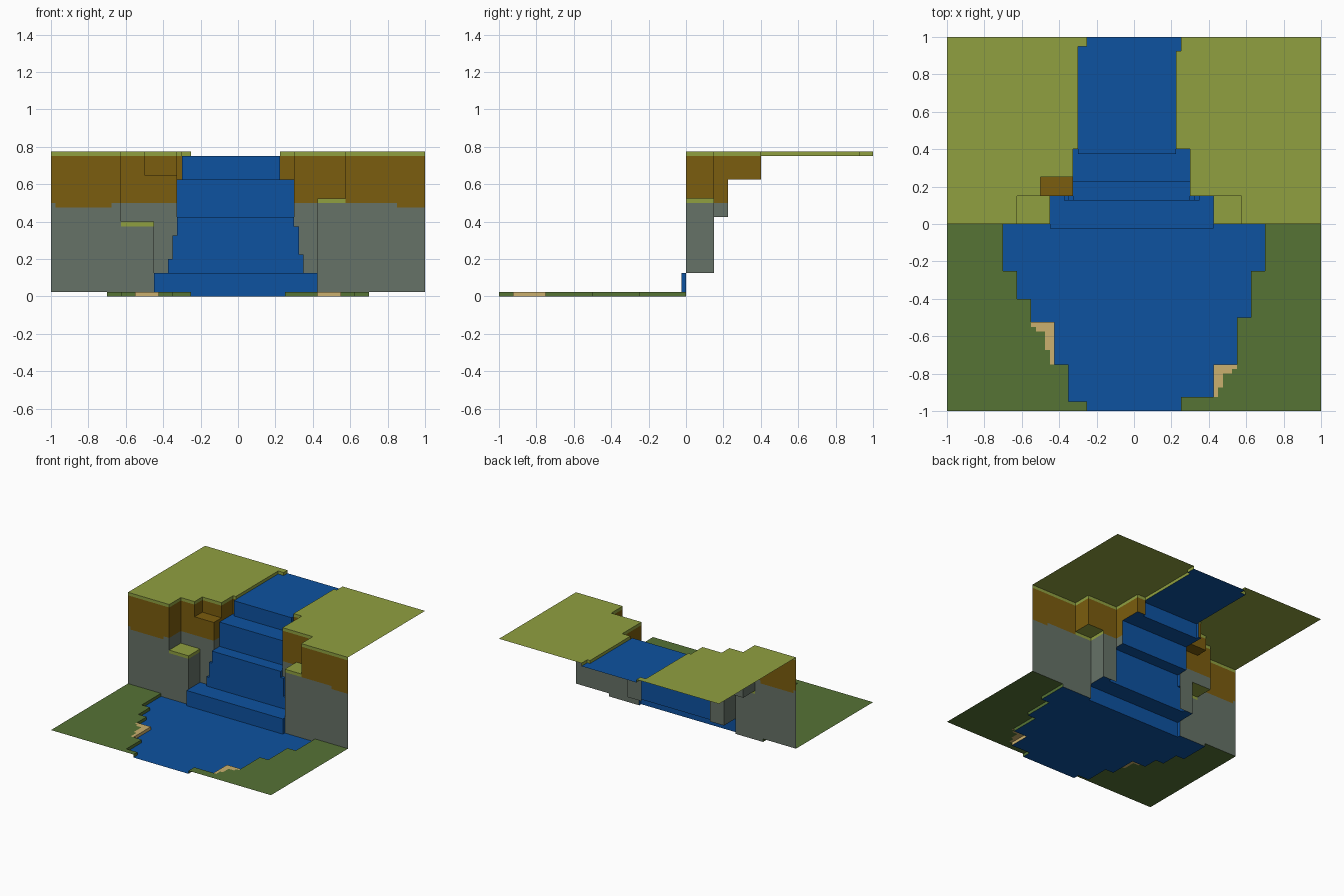
import bpy, bmesh

if "Cube" in bpy.data.objects:
    bpy.data.objects.remove(bpy.data.objects["Cube"])


def material(name, r, g, b):
    lin = [((c / 255 + 0.055) / 1.055) ** 2.4 for c in (r, g, b)]
    m = bpy.data.materials.new(name)
    m.diffuse_color = (*lin, 1)
    m.use_nodes = True
    m.node_tree.nodes["Principled BSDF"].inputs["Base Color"].default_value = m.diffuse_color
    return m


LIGHT_GRASS = material("light_grass", 144, 160, 64)
DARK_GRASS = material("dark_grass", 86, 115, 53)
SOIL = material("soil", 123, 93, 14)
ROCK = material("rock", 102, 114, 103)
WATER = material("water", 13, 82, 160)
SAND = material("sand", 203, 176, 110)

T = 0.025     # block size and thickness of the ground layers
TOP = 0.775   # height of the upper meadow


def stairs(axis, x, y, *moves):
    """Stepped path: each move changes one coordinate, alternating from axis (0 = x, 1 = y)."""
    p, path = [x, y], [(x, y)]
    for m in moves:
        p[axis] = m
        path.append(tuple(p))
        axis = 1 - axis
    return path


class Part:
    """Collects flat caps and vertical walls into one mesh."""

    def __init__(self, name, *mats):
        self.name, self.mats, self.bm = name, mats, bmesh.new()

    def face(self, pts, mat=0):
        f = self.bm.faces.new([self.bm.verts.new(p) for p in pts])
        f.material_index = mat
        return f

    def cap(self, outline, z):
        f = self.face([(x, y, z) for x, y in outline])
        f.normal_update()
        if f.normal.z < 0:
            f.normal_flip()

    def rect(self, x0, x1, y0, y1, z):
        self.cap([(x0, y0), (x1, y0), (x1, y1), (x0, y1)], z)

    # wall along a path; the open side is on the left of travel
    def wall(self, path, z0, z1, mat=0):
        for (ax, ay), (bx, by) in zip(path, path[1:]):
            self.face([(bx, by, z0), (ax, ay, z0), (ax, ay, z1), (bx, by, z1)], mat)

    # water front with short returns at both ends
    def curtain(self, x0, x1, y, z0, z1):
        self.wall([(x1, y + T), (x1, y), (x0, y), (x0, y + T)], z0, z1)

    def finish(self):
        bmesh.ops.remove_doubles(self.bm, verts=self.bm.verts, dist=1e-4)
        me = bpy.data.meshes.new(self.name)
        self.bm.to_mesh(me)
        self.bm.free()
        for m in self.mats:
            me.materials.append(m)
        bpy.context.collection.objects.link(bpy.data.objects.new(self.name, me))


def layer(name, mat, banks, outline, z):
    p = Part(name, mat)
    p.cap(outline, z)
    for bank in banks:
        p.wall(bank, z - T, z)
    p.finish()


# Lower shore outlines
left_a = stairs(1, -.7, 0, -.25, -.625, -.4, -.55, -.525)
left_b = stairs(0, -.425, -.75, -.35, -.95, -.25, -1)
right_a = stairs(1, .25, -1, -.925, .425)
right_b = stairs(1, .55, -.75, -.5, .625, -.25, .7, 0)
sand_l = stairs(0, -.55, -.525, -.425, -.75)
sand_r = stairs(1, .425, -.925, -.75, .55)
sand_l_back = stairs(0, -.55, -.55, -.525, -.575, -.475, -.675, -.45, -.75)
sand_r_back = stairs(1, .45, -.925, -.875, .475, -.8, .525, -.775, .55)

# Lower meadow and sand patches
layer("lower_grass_left", DARK_GRASS, [left_a, left_b],
      left_a + sand_l_back + left_b + [(-1, -1), (-1, 0)], T)
layer("lower_grass_right", DARK_GRASS, [right_a, right_b],
      right_a + sand_r_back + right_b + [(1, 0), (1, -1)], T)
layer("sand_left", SAND, [sand_l], sand_l + sand_l_back[::-1], T)
layer("sand_right", SAND, [sand_r], sand_r + sand_r_back[::-1], T)

# Upper meadow
up_left = stairs(1, -.25, 1, .95, -.3, .4, -.325, .25, -.5, .15, -.625, 0, -1)
up_right = stairs(0, 1, 0, .575, .15, .3, .4, .225, .925, .25, 1)
layer("upper_grass_left", LIGHT_GRASS, [up_left], up_left + [(-1, 1)], TOP)
layer("upper_grass_right", LIGHT_GRASS, [up_right], up_right + [(1, 1)], TOP)

# Grassy ledges on the cliff
ledge_l = stairs(1, -.45, .15, 0, -.625)
ledge_r = stairs(0, .575, 0, .425, .15)
layer("ledge_grass_left", LIGHT_GRASS, [ledge_l], ledge_l + [(-.625, .15)], .4)
layer("ledge_grass_right", LIGHT_GRASS, [ledge_r], ledge_r + [(.575, .15)], .525)


def floor_height(x, y):
    """Height of the ground or water in front of a cliff wall."""
    if 0 < y < .15 and -.625 < x < -.45:
        return .4
    if 0 < y < .15 and .425 < x < .575:
        return .525
    if .15 < y < .25 and -.5 < x < -.325:
        return .65
    for edge, z in ((.4, .75), (.225, .625), (.15, .425), (0, .125)):
        if y > edge:
            return z
    return 0 if abs(x) < .7 else T


# Cliff: walls drop from a path to whatever lies in front; soil above, rock below
cliff = Part("cliff", SOIL, ROCK)


def cliff_drop(path, top):
    for (ax, ay), (bx, by) in zip(path, path[1:]):
        n = round((abs(bx - ax) + abs(by - ay)) / T)
        dx, dy = (bx - ax) / n, (by - ay) / n
        runs = []  # neighbouring blocks of equal height share one wall
        for i in range(n):
            x, y = ax + dx * (i + .5), ay + dy * (i + .5)
            split = .475 if -.975 < x < -.675 or x > .85 else .5
            key = (floor_height(x - dy / 2, y + dx / 2), split)
            if not runs or runs[-1][0] != key:
                runs.append([key, i, i])
            runs[-1][2] = i + 1
        for (z0, split), i, j in runs:
            seg = [(ax + dx * k, ay + dy * k) for k in (i, j)]
            if z0 < min(split, top):
                cliff.wall(seg, z0, min(split, top), 1)
            if top > max(split, z0):
                cliff.wall(seg, max(split, z0), top, 0)


cliff_drop(up_left, TOP - T)
cliff_drop(up_right, TOP - T)
cliff_drop(ledge_l, .4 - T)
cliff_drop(ledge_r, .525 - T)
cliff_drop(stairs(1, -.325, .25, .15, -.5), .65)
cliff.rect(-.5, -.325, .15, .25, .65)  # bare soil ledge
cliff.finish()

# Pool at the foot
pool = Part("pool", WATER)
pool.cap(left_a + sand_l[1:] + left_b[1:] + right_a + sand_r[1:] + right_b[1:]
         + stairs(1, .425, 0, -T, -.45, 0), 0)
pool.finish()

# Upper river
river = Part("upper_river", WATER)
river.cap(stairs(0, -.3, .375, .225, .925, .25, 1, -.25, .95, -.3), TOP - T)
river.finish()

# Stepped waterfall, from the top down
fall = Part("waterfall", WATER)
fall.curtain(-.3, .225, .375, .625, .75)
fall.rect(-.325, .3, .225, .375, .625)
fall.rect(-.325, -.3, .375, .4, .625)
fall.rect(.225, .3, .375, .4, .625)
fall.wall([(.3, .225), (-.325, .225)], .425, .625)
fall.rect(-.325, .3, .125, .225, .425)

# tall curtain widens downwards, each tier has small shoulders
left, right = -.325, .3
z = .425
for low, grow_l, grow_r in ((.375, 0, 1), (.325, 1, 0), (.225, 0, 1), (.2, 1, 0), (.125, 3, 3)):
    fall.curtain(left, right, .125, low, z)
    if grow_l:
        fall.rect(left - grow_l * T, left, .125, .15, low)
    if grow_r:
        fall.rect(right, right + grow_r * T, .125, .15, low)
    left, right, z = left - grow_l * T, right + grow_r * T, low

# lowest step into the pool
fall.rect(left, right, -T, .125, z)
fall.curtain(left, right, -T, 0, z)
fall.finish()
